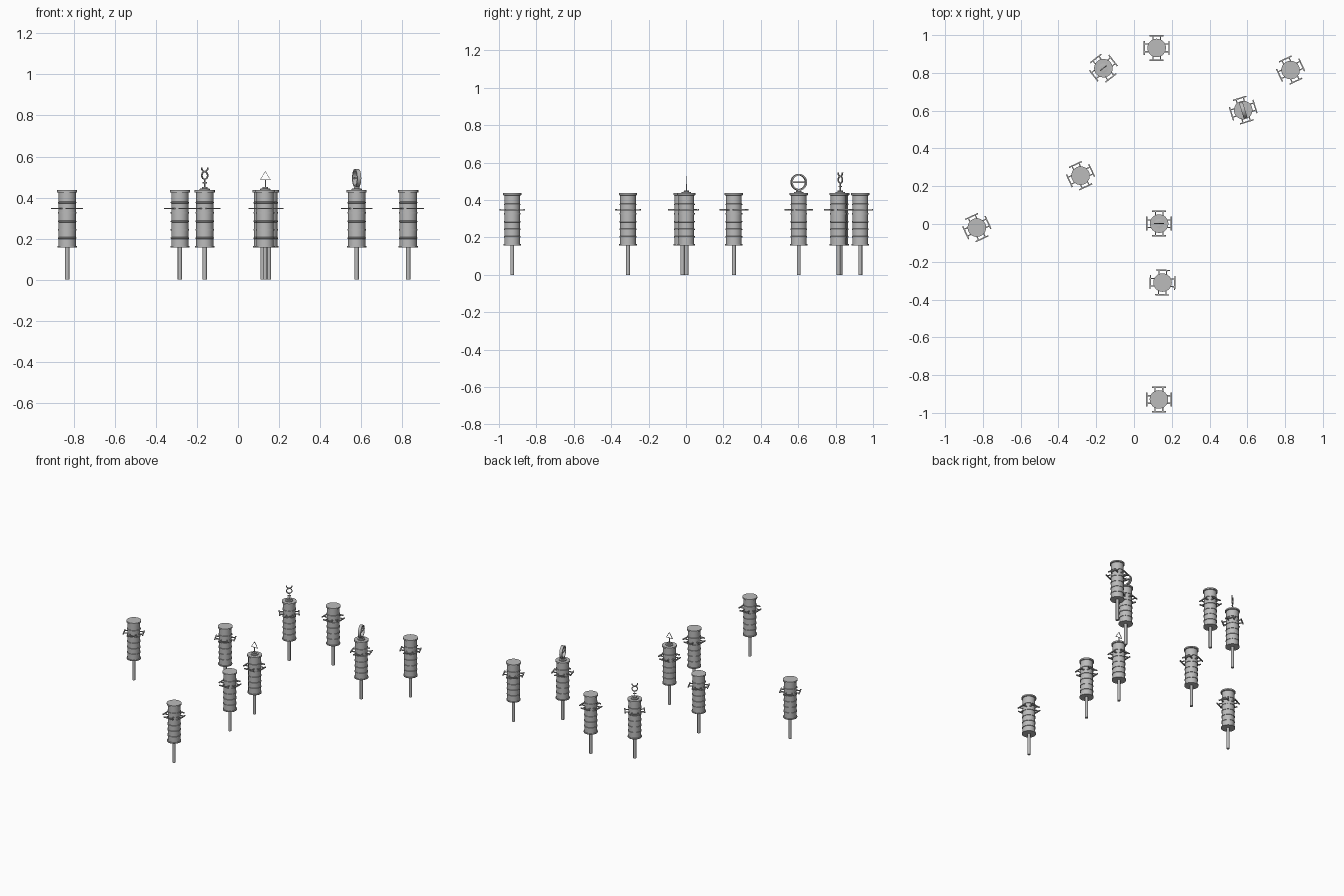
import bpy, bmesh
from math import pi, sin, cos, radians
from mathutils import Matrix, Vector

if "Cube" in bpy.data.objects:
    bpy.data.objects.remove(bpy.data.objects["Cube"])


def make_material(name, value):
    mat = bpy.data.materials.new(name)
    mat.use_nodes = True
    colour = (value, value, value, 1)
    mat.diffuse_color = colour
    mat.node_tree.nodes["Principled BSDF"].inputs["Base Color"].default_value = colour
    return mat


GREY = make_material("plain grey", 0.5)


def finish(bm, name):
    bmesh.ops.recalc_face_normals(bm, faces=bm.faces)
    for face in bm.faces:
        face.smooth = True
    mesh = bpy.data.meshes.new(name)
    bm.to_mesh(mesh)
    bm.free()
    mesh.set_sharp_from_angle(angle=radians(35))
    mesh.materials.append(GREY)
    return mesh


def lathe(name, profile, sides=32):
    """Closed solid of revolution from (radius, height) points."""
    bm = bmesh.new()
    verts = [bm.verts.new((r, 0, z)) for r, z in profile]
    edges = [bm.edges.new(pair) for pair in zip(verts, verts[1:])]
    bmesh.ops.spin(bm, geom=verts + edges, cent=(0, 0, 0), axis=(0, 0, 1),
                   angle=2 * pi, steps=sides)
    bmesh.ops.remove_doubles(bm, verts=bm.verts, dist=0.0001)
    return finish(bm, name)


def add_box(bm, centre, size, turn=Matrix()):
    matrix = turn @ Matrix.Translation(centre) @ Matrix.Diagonal((*size, 1))
    bmesh.ops.create_cube(bm, size=1, matrix=matrix)


def add_strip(bm, points, width, depth, closed=False):
    """Rectangular bar swept along (x, z) points, standing in the xz plane."""
    pts = [Vector((x, 0, z)) for x, z in points]
    n = len(pts)
    rings = []
    for i, p in enumerate(pts):
        before = pts[i - 1] if closed or i else p
        after = pts[(i + 1) % n] if closed or i < n - 1 else p
        along = (after - before).normalized()
        side = Vector((-along.z, 0, along.x)) * width / 2
        out = Vector((0, depth / 2, 0))
        rings.append([bm.verts.new(p + v) for v in
                      (side + out, side - out, -side - out, -side + out)])
    pairs = list(zip(rings, rings[1:] + rings[:1]))
    for a, b in pairs if closed else pairs[:-1]:
        for k in range(4):
            j = (k + 1) % 4
            bm.faces.new((a[k], a[j], b[j], b[k]))
    if not closed:
        bm.faces.new(rings[0])
        bm.faces.new(rings[-1])


def arc(radius, centre, start, end, steps):
    return [(radius * cos(start + (end - start) * i / steps),
             centre + radius * sin(start + (end - start) * i / steps))
            for i in range(steps + 1)]


# Pole and banded drum
pole = lathe("pole", [(0, 0), (0.0105, 0), (0.0105, 0.17), (0, 0.17)], 16)
R, RIB = 0.042, 0.045
profile = [(0, 0.157), (0.047, 0.157), (0.047, 0.164), (R, 0.164)]
for z in (0.203, 0.243, 0.284, 0.326, 0.376):
    profile += [(R, z - 0.004), (RIB, z - 0.003), (RIB, z + 0.003), (R, z + 0.004)]
profile += [(R, 0.424), (0.049, 0.426), (0.049, 0.436), (0, 0.436)]
drum = lathe("banded_drum", profile)

# Four flat handles round the drum, each with two posts and an outer bar
bm = bmesh.new()
for quarter in range(4):
    turn = Matrix.Rotation(quarter * pi / 2, 4, "Z")
    add_box(bm, (0.065, 0, 0.347), (0.007, 0.074, 0.007), turn)
    for side in (-1, 1):
        add_box(bm, (0.049, side * 0.02, 0.347), (0.027, 0.006, 0.006), turn)
handles = finish(bm, "handles")

# Small stepped seat for the emblems
seat = lathe("emblem_seat", [(0, 0.435), (0.025, 0.435), (0.025, 0.443),
                             (0.014, 0.444), (0.014, 0.451), (0, 0.451)], 24)

# Horned circle emblem
bm = bmesh.new()
add_strip(bm, arc(0.018, 0.508, 0, 2 * pi, 24)[:-1], 0.006, 0.006, True)
add_strip(bm, arc(0.019, 0.546, pi, 2 * pi, 12), 0.006, 0.006)
add_box(bm, (0, 0, 0.47), (0.006, 0.006, 0.044))
add_box(bm, (0, 0, 0.472), (0.024, 0.006, 0.006))
horned = finish(bm, "horned_emblem")

# Triangle emblem
bm = bmesh.new()
add_strip(bm, [(-0.025, 0.487), (0.025, 0.487), (0, 0.527)], 0.004, 0.004, True)
add_box(bm, (0, 0, 0.467), (0.005, 0.005, 0.038))
triangle = finish(bm, "triangle_emblem")

# Barred ring emblem
bm = bmesh.new()
add_strip(bm, arc(0.04, 0.495, 0, 2 * pi, 32)[:-1], 0.008, 0.02, True)
add_box(bm, (0, 0, 0.495), (0.078, 0.012, 0.007))
ring = finish(bm, "barred_ring_emblem")

# Posts: x, y, turn of the handles, emblem, turn of the emblem
POSTS = [
    (0.12, 0.932, 0, None, 0),
    (-0.162, 0.825, 38, horned, 38),
    (0.829, 0.815, 25, None, 0),
    (0.578, 0.603, 17, ring, 107),
    (-0.283, 0.256, 25, None, 0),
    (0.133, 0.002, 0, triangle, 0),
    (-0.832, -0.019, 25, None, 0),
    (0.151, -0.31, -2, None, 0),
    (0.132, -0.929, 0, None, 0),
]


def place(mesh, number, x, y, angle):
    obj = bpy.data.objects.new(f"{mesh.name}_{number}", mesh)
    obj.location = (x, y, 0)
    obj.rotation_euler.z = radians(angle)
    bpy.context.collection.objects.link(obj)


for number, (x, y, angle, emblem, emblem_angle) in enumerate(POSTS, 1):
    for part in (pole, drum, handles):
        place(part, number, x, y, angle)
    if emblem:
        place(seat, number, x, y, angle)
        place(emblem, number, x, y, emblem_angle)
